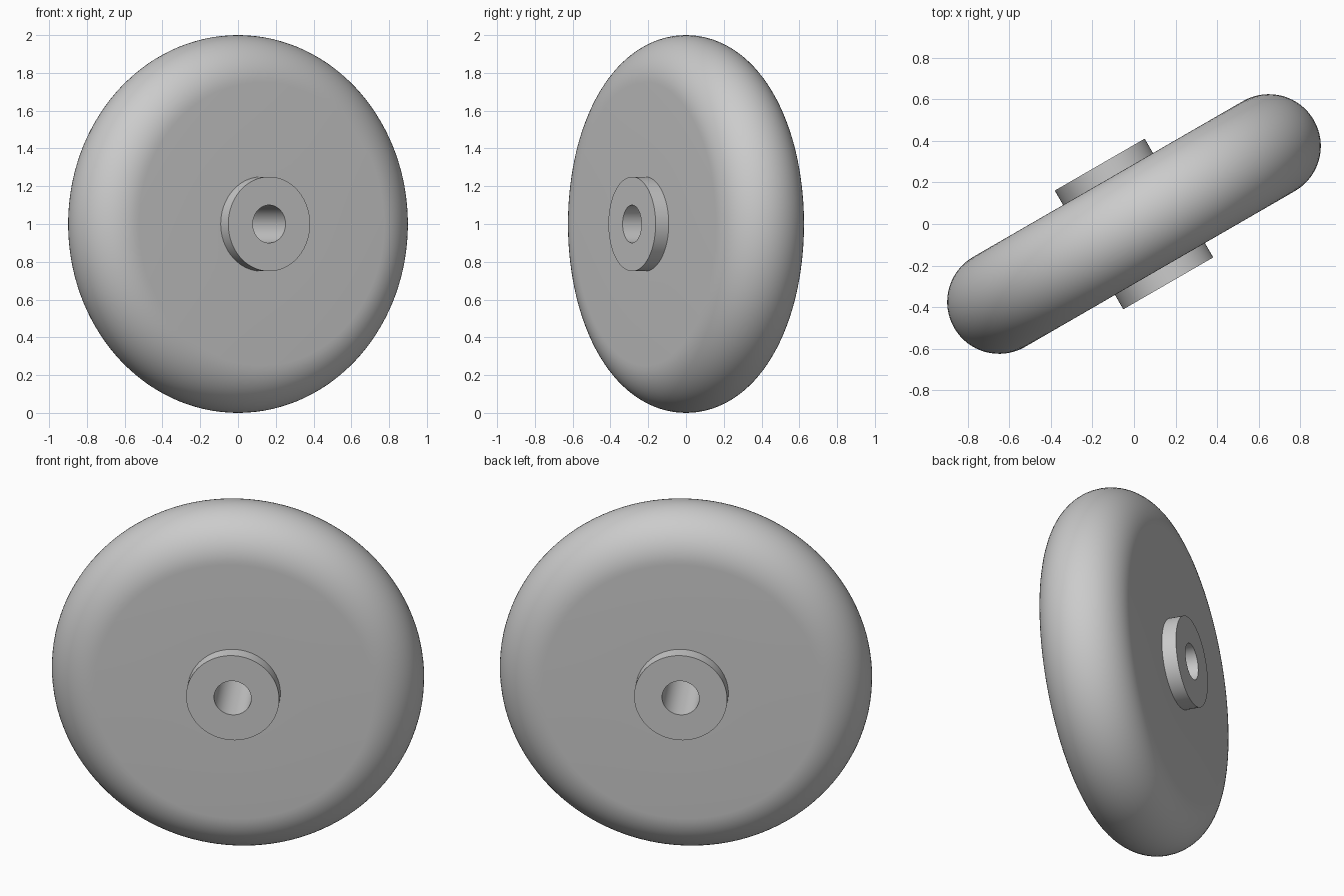
import bpy
import bmesh
from math import sin, cos, pi, radians
from mathutils import Matrix

if "Cube" in bpy.data.objects:
    bpy.data.objects.remove(bpy.data.objects["Cube"])

GREY = (0.6, 0.6, 0.6, 1.0)
RADIUS, ROUND = 1.0, 0.25                 # wheel radius, rim rounding (half width)
HUB_RADIUS, BORE, HUB_HALF = 0.25, 0.1, 0.33
SEGMENTS, ARC = 128, 32

grey = bpy.data.materials.new("grey")
grey.use_nodes = True
grey.diffuse_color = GREY
grey.node_tree.nodes["Principled BSDF"].inputs["Base Color"].default_value = GREY

# Axle lies along y, turned about the vertical and lifted onto the ground
PLACE = Matrix.Translation((0, 0, RADIUS)) @ Matrix.Rotation(radians(30), 4, "Z")


def revolve(name, profile):
    """Spin a closed (radius, along-axle) profile around the axle."""
    bm = bmesh.new()
    verts = [bm.verts.new((r, a, 0)) for r, a in profile]
    edges = [bm.edges.new((v, verts[i - 1])) for i, v in enumerate(verts)]
    bmesh.ops.spin(bm, geom=verts + edges, cent=(0, 0, 0), axis=(0, 1, 0),
                   angle=2 * pi, steps=SEGMENTS, use_merge=True)
    bmesh.ops.remove_doubles(bm, verts=bm.verts, dist=0.0001)
    bmesh.ops.recalc_face_normals(bm, faces=bm.faces)
    mesh = bpy.data.meshes.new(name)
    bm.to_mesh(mesh)
    bm.free()
    mesh.materials.append(grey)
    obj = bpy.data.objects.new(name, mesh)
    bpy.context.collection.objects.link(obj)
    obj.matrix_world = PLACE
    bpy.ops.object.select_all(action="DESELECT")
    obj.select_set(True)
    bpy.context.view_layer.objects.active = obj
    bpy.ops.object.shade_smooth_by_angle(angle=radians(30))
    return obj


# Solid wheel with a fully rounded rim
angles = [-pi / 2 + pi * i / ARC for i in range(ARC + 1)]
rim = [(RADIUS - ROUND + ROUND * cos(t), ROUND * sin(t)) for t in angles]
inner = HUB_RADIUS - 0.02
revolve("wheel", [(inner, -ROUND)] + rim + [(inner, ROUND)])

# Hub sleeve with the axle bore running through it
revolve("hub", [(BORE, -HUB_HALF), (HUB_RADIUS, -HUB_HALF),
                (HUB_RADIUS, HUB_HALF), (BORE, HUB_HALF)])
